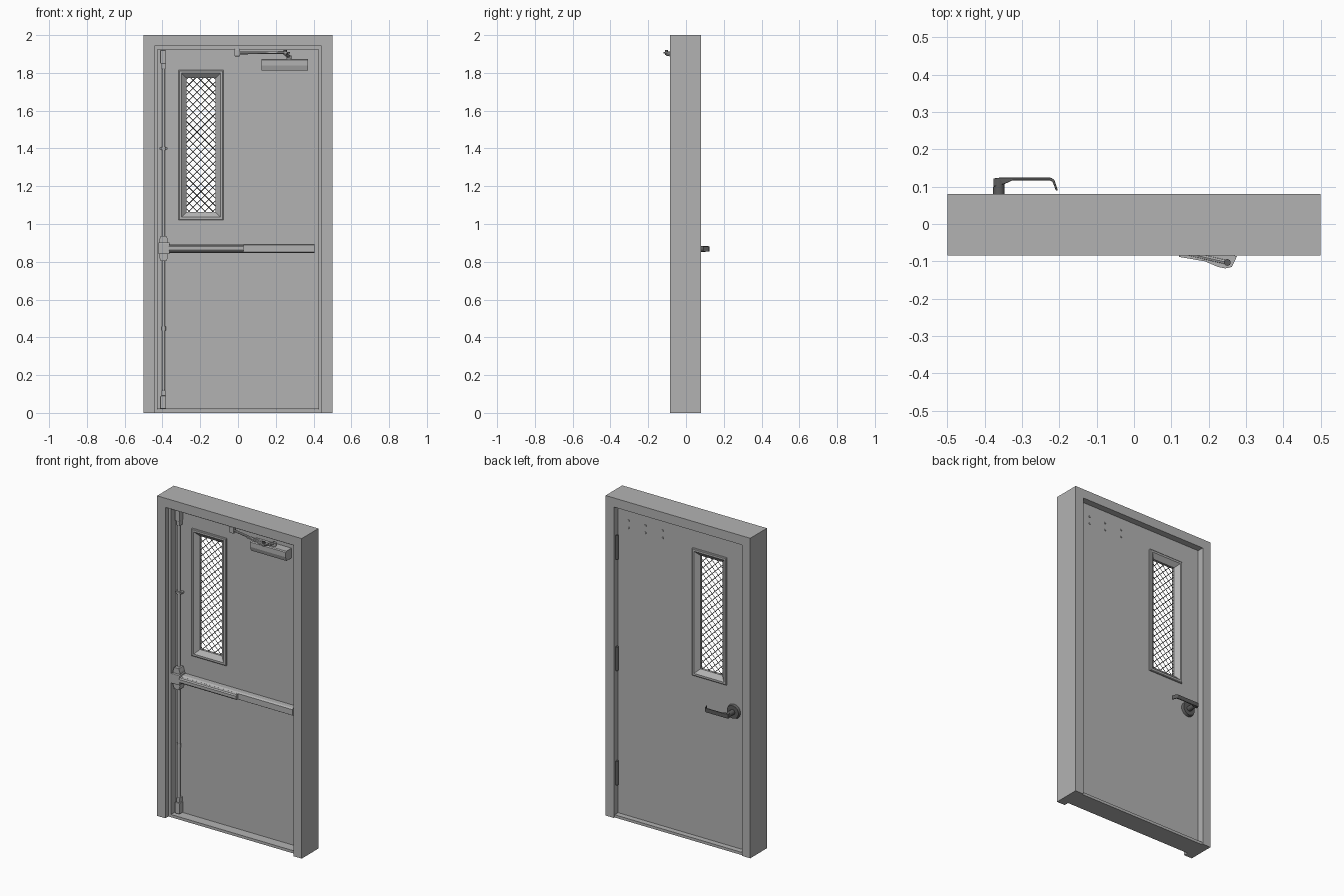
import bpy, bmesh, math
from mathutils import Vector

if "Cube" in bpy.data.objects:
    bpy.data.objects.remove(bpy.data.objects["Cube"], do_unlink=True)


def material(name, value):
    m = bpy.data.materials.new(name)
    m.use_nodes = True
    color = (value, value, value, 1)
    m.diffuse_color = color
    m.node_tree.nodes["Principled BSDF"].inputs["Base Color"].default_value = color
    return m


GREY = material("painted grey", 0.45)
DARK = material("dark metal", 0.11)
FRONT, BACK = 0.0, 0.043      # door faces in y


def finish(name, bm, mat, smooth=False, bevel=0):
    bmesh.ops.recalc_face_normals(bm, faces=bm.faces)
    me = bpy.data.meshes.new(name)
    bm.to_mesh(me)
    bm.free()
    me.materials.append(mat)
    ob = bpy.data.objects.new(name, me)
    bpy.context.collection.objects.link(ob)
    if bevel:
        mod = ob.modifiers.new("bevel", "BEVEL")
        mod.width, mod.segments = bevel, 2
    if smooth:
        bpy.ops.object.select_all(action="DESELECT")
        ob.select_set(True)
        bpy.context.view_layer.objects.active = ob
        bpy.ops.object.shade_smooth_by_angle(angle=math.radians(35))
    return ob


def box(name, x0, x1, y0, y1, z0, z1, mat=GREY, bevel=0):
    bm = bmesh.new()
    bmesh.ops.create_cube(bm, size=1)
    for v in bm.verts:
        v.co = (x0 if v.co.x < 0 else x1, y0 if v.co.y < 0 else y1, z0 if v.co.z < 0 else z1)
    return finish(name, bm, mat, bevel=bevel)


def add_rod(bm, a, b, r, r2=None, sides=16):
    a, b = Vector(a), Vector(b)
    made = bmesh.ops.create_cone(bm, cap_ends=True, segments=sides, radius1=r,
                                 radius2=r if r2 is None else r2, depth=(b - a).length)
    turn = (b - a).to_track_quat("Z", "Y")
    for v in made["verts"]:
        v.co = turn @ v.co + (a + b) / 2


def rod(name, a, b, r, mat=GREY, r2=None, sides=16):
    bm = bmesh.new()
    add_rod(bm, a, b, r, r2, sides)
    return finish(name, bm, mat, smooth=True)


def extrude(name, points, axis, lo, hi, mat=GREY, smooth=False, bevel=0):
    """Outline extruded along one axis (0 = x, 2 = z)."""
    bm = bmesh.new()
    place = {0: lambda p: (lo, p[0], p[1]), 2: lambda p: (p[0], p[1], lo)}[axis]
    face = bm.faces.new([bm.verts.new(place(p)) for p in points])
    new = bmesh.ops.extrude_face_region(bm, geom=[face])["geom"]
    for v in new:
        if isinstance(v, bmesh.types.BMVert):
            v.co[axis] = hi
    return finish(name, bm, mat, smooth, bevel)


def rect_sweep(name, rects, closed=True):
    """Profile of (x0, x1, z0, z1, y) rectangles lofted around an opening."""
    bm = bmesh.new()
    loops = [[bm.verts.new((x, y, z)) for x, z in ((x0, z0), (x0, z1), (x1, z1), (x1, z0))]
             for x0, x1, z0, z1, y in rects]
    n = len(loops)
    for i in range(n):
        a, b = loops[i], loops[(i + 1) % n]
        for j in range(4 if closed else 3):
            k = (j + 1) % 4
            bm.faces.new((a[j], a[k], b[k], b[j]))
    if not closed:
        for j in (0, 3):
            bm.faces.new([loop[j] for loop in loops])
    return finish(name, bm, GREY)


# Door frame: stepped section swept over both jambs and the head
section = [(0, -.085), (.057, -.085), (.057, -.055), (.075, -.055),
           (.075, -.003), (.057, -.003), (.057, .08), (0, .08)]
rect_sweep("door_frame", [(t - .5, .5 - t, 0, 2 - t, y) for t, y in section], closed=False)
box("threshold", -.443, .443, -.055, .072, 0, .017)

# Door leaf with window opening
leaf = (-.44, .44, .02, 1.94)
trim = (-.315, -.077, 1.02, 1.815)


def inset(t):
    return (trim[0] + t, trim[1] - t, trim[2] + t, trim[3] - t)


hole = inset(.02)
rect_sweep("door_leaf", [leaf + (FRONT,), leaf + (BACK,), hole + (BACK,), hole + (FRONT,)])

# Window trim on both faces, sloping in to the opening
MID = (FRONT + BACK) / 2
half = [(0, FRONT + .002), (0, FRONT - .007), (.004, FRONT - .01),
        (.016, FRONT - .01), (.043, MID - .008)]
both = half + [(t, 2 * MID - y) for t, y in reversed(half)]
rect_sweep("window_trim", [inset(t) + (y,) for t, y in both])

# Diamond wire mesh in the window
bm = bmesh.new()
x0, x1, z0, z1 = inset(.041)
w, h, pitch = x1 - x0, z1 - z0, .042
for i in range(int((w + h) / pitch) + 1):
    c = (i + .5) * pitch
    u0, u1 = max(0, c - h), min(w, c)
    if u1 - u0 < .005:
        continue
    for flip in (False, True):
        ends = [((x1 - u) if flip else (x0 + u), MID, z0 + c - u) for u in (u0, u1)]
        add_rod(bm, ends[0], ends[1], .002, sides=4)
finish("window_wire_mesh", bm, DARK)

# Vertical latch rod with couplings and end latches
RX, RY = -.394, -.02
rod("latch_rod", (RX, RY, .06), (RX, RY, 1.88), .008)
rod("upper_coupling", (RX, RY, 1.392), (RX, RY, 1.408), .014)
box("upper_rod_guide", RX - .021, RX + .021, RY - .006, FRONT, 1.395, 1.405)
rod("lower_coupling", (RX, RY, .435), (RX, RY, .457), .012)
for name, za, zb, zc in (("top_latch", 1.92, 1.85, 1.82), ("bottom_latch", .022, .09, .12)):
    box(name, RX - .018, RX + .014, -.036, FRONT, min(za, zb), max(za, zb), bevel=.003)
    box(name + "_neck", RX - .011, RX + .011, -.03, FRONT, min(zb, zc), max(zb, zc), bevel=.003)

# Push bar
box("push_bar_latch_case", -.422, -.362, -.06, FRONT, .84, .902, bevel=.004)
for sign, name in ((1, "upper"), (-1, "lower")):
    ends = [(-.417, .87), (-.371, .87), (-.371, .87 + sign * .045),
            (-.378, .87 + sign * .067), (-.41, .87 + sign * .067), (-.417, .87 + sign * .045)]
    bm = bmesh.new()
    f = bm.faces.new([bm.verts.new((x, -.045, z)) for x, z in ends])
    for v in bmesh.ops.extrude_face_region(bm, geom=[f])["geom"]:
        if isinstance(v, bmesh.types.BMVert):
            v.co.y = FRONT
    finish(name + "_case_end", bm, GREY)
rail = [(FRONT, .847), (-.032, .847), (-.042, .853), (-.042, .889), (-.032, .895), (FRONT, .895)]
extrude("push_bar_rail", rail, 0, -.365, .405)
pad = [(-.03, .852), (-.056, .855), (-.062, .862), (-.062, .88), (-.056, .887), (-.03, .89)]
extrude("push_bar_pad", pad, 0, -.365, .03)

# Door closer: body, foot and hinged arm
body = [(FRONT, 1.812), (-.05, 1.812), (-.058, 1.838), (-.058, 1.868), (-.052, 1.873), (FRONT, 1.873)]
extrude("closer_body", body, 0, .125, .37)
PIVOT, ELBOW, SHOE = (.27, -.03), (.25, -.103), (-.005, -.045)
rod("closer_spindle", PIVOT + (1.87,), PIVOT + (1.892,), .014)
rod("closer_main_arm", PIVOT + (1.887,), ELBOW + (1.9,), .009, sides=8)
rod("closer_forearm", SHOE + (1.905,), ELBOW + (1.908,), .007, sides=8)
plate = [(.12, -.088), (.19, -.1), (.225, -.115), (.245, -.119), (.262, -.115),
         (.276, -.086), (.24, -.08), (.12, -.068)]
extrude("closer_elbow_plate", plate, 2, 1.903, 1.911)
rod("closer_elbow_pin", ELBOW + (1.894,), ELBOW + (1.922,), .009, DARK)
box("closer_shoe", -.018, .01, -.058, -.032, 1.888, 1.926, bevel=.002)

# Closer bolts through to the back face
for i, x in enumerate((.366, .25, .13)):
    for j, z in enumerate((1.82, 1.865)):
        rod(f"closer_bolt_{i}_{j}", (x, BACK - .002, z), (x, BACK + .004, z), .007, r2=.005)

# Hinges on the back edge
for i, z in enumerate((1.685, .99, .275)):
    rod(f"hinge_barrel_{i}", (.438, .055, z - .075), (.438, .055, z + .075), .009, DARK)
    box(f"hinge_leaf_{i}", .436, .445, BACK - .02, .055, z - .073, z + .073, DARK)

# Lever handle on the back
HX, HZ = -.362, .868
rod("handle_rose", (HX, BACK - .002, HZ), (HX, BACK + .014, HZ), .046, DARK, r2=.04, sides=32)
rod("handle_neck", (HX, BACK, HZ), (HX, .118, HZ), .0165, DARK, r2=.0145, sides=24)
lever = [(-.377, .1), (-.377, .122), (-.36, .124), (-.222, .124), (-.213, .118), (-.204, .09),
         (-.209, .089), (-.218, .113), (-.226, .117), (-.325, .117), (-.345, .108)]
extrude("handle_lever", lever, 2, HZ - .013, HZ + .013, DARK, bevel=.002)
